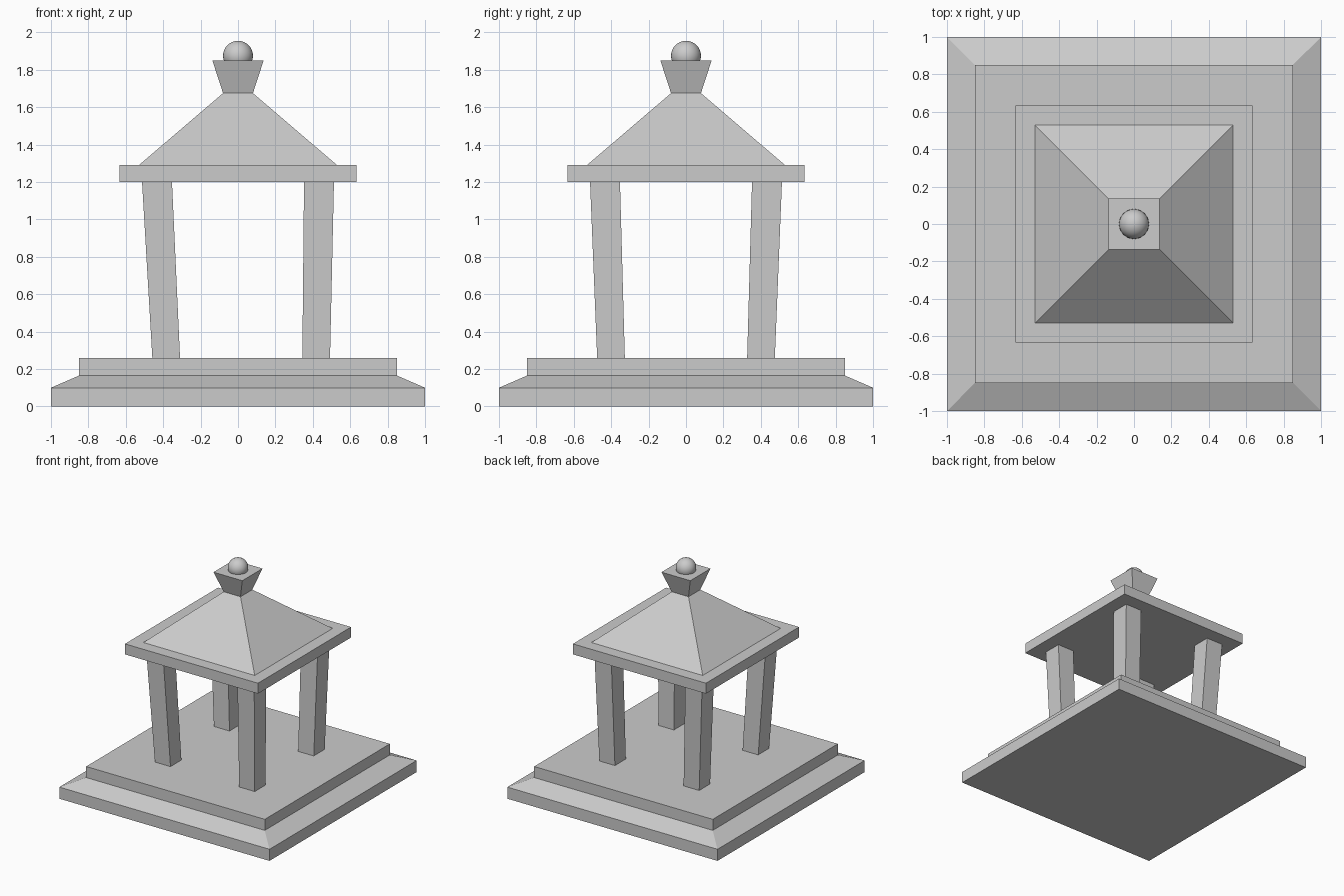
import bpy, bmesh

if "Cube" in bpy.data.objects:
    bpy.data.objects.remove(bpy.data.objects["Cube"])


def loft(name, rings):
    """Closed solid through rectangular rings: (x centre, y centre, half width, z)."""
    bm = bmesh.new()
    prev = None
    for cx, cy, h, z in rings:
        ring = [bm.verts.new((cx + sx * h, cy + sy * h, z))
                for sx, sy in ((-1, -1), (1, -1), (1, 1), (-1, 1))]
        if prev is None:
            bm.faces.new(ring[::-1])
        else:
            for i in range(4):
                j = (i + 1) % 4
                bm.faces.new((prev[i], prev[j], ring[j], ring[i]))
        prev = ring
    bm.faces.new(prev)
    mesh = bpy.data.meshes.new(name)
    bm.to_mesh(mesh)
    bm.free()
    obj = bpy.data.objects.new(name, mesh)
    bpy.context.collection.objects.link(obj)
    return obj


def square(name, *profile):
    return loft(name, [(0, 0, h, z) for h, z in profile])


# Stepped base with sloped shoulder
square("base", (1, 0), (1, 0.1), (0.85, 0.165), (0.85, 0.26))

# Four posts, leaning outwards and widening slightly to the top
for side, x_low in (("left", -0.384), ("right", 0.418)):
    for end, sy in (("front", -1), ("back", 1)):
        sx = -1 if x_low < 0 else 1
        loft(f"{end}_{side}_post", [(x_low, sy * 0.401, 0.074, 0.26),
                                    (sx * 0.433, sy * 0.433, 0.08, 1.2)])

# Roof: eaves slab, pyramid and flared cap
square("eaves", (0.633, 1.2), (0.633, 1.29))
square("roof", (0.53, 1.29), (0.08, 1.675))
square("roof_cap", (0.08, 1.675), (0.137, 1.85))

# Ball finial
bpy.ops.mesh.primitive_uv_sphere_add(segments=32, ring_count=16, radius=0.08,
                                     location=(0, 0, 1.875))
bpy.context.object.name = "ball_finial"
bpy.ops.object.shade_smooth()
